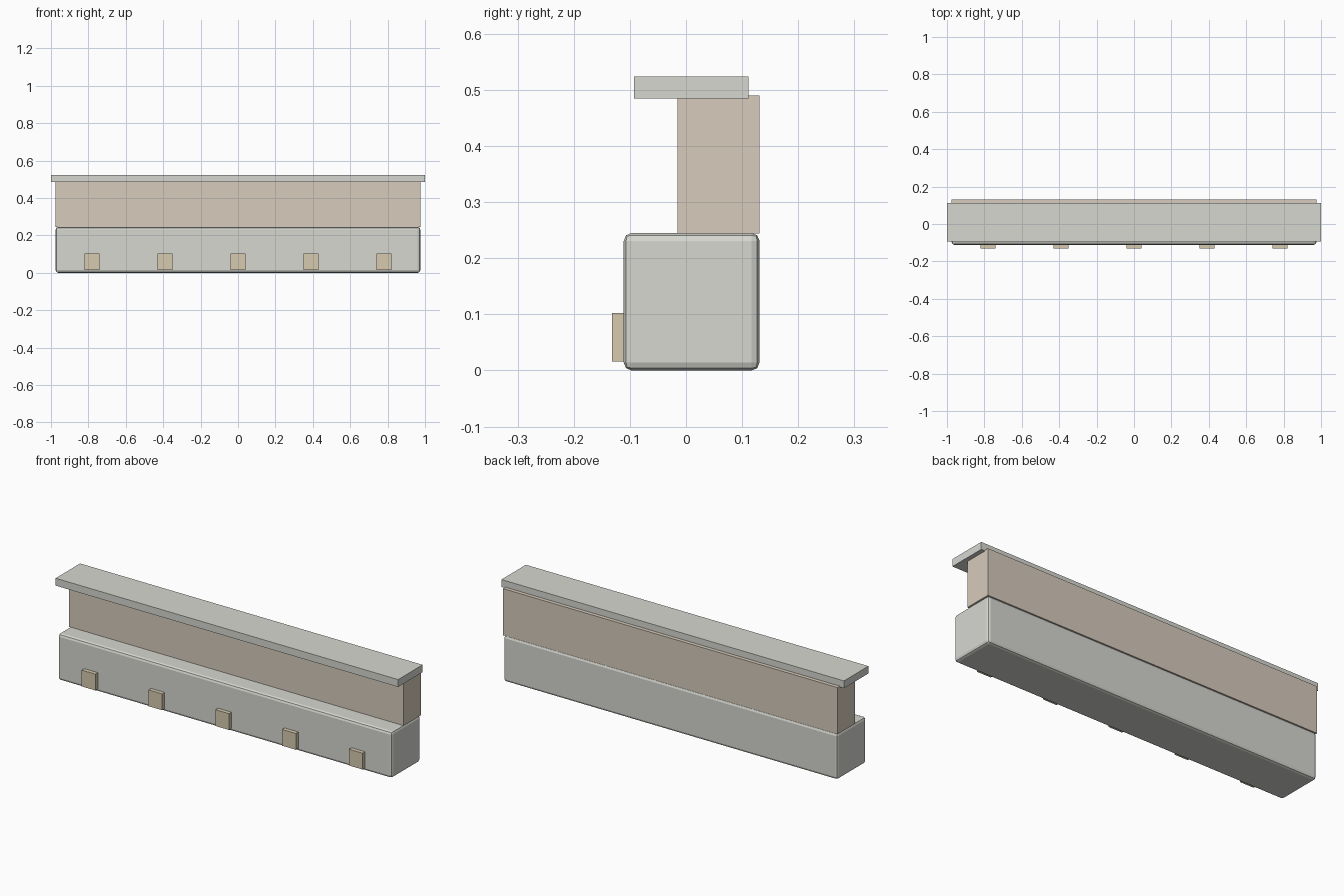
import bpy

if "Cube" in bpy.data.objects:
    bpy.data.objects.remove(bpy.data.objects["Cube"])


def material(name, rgb):
    m = bpy.data.materials.new(name)
    m.diffuse_color = (*rgb, 1)
    m.use_nodes = True
    m.node_tree.nodes["Principled BSDF"].inputs["Base Color"].default_value = m.diffuse_color
    return m


def box(name, x, y, z, mat):
    """Box from (min, max) ranges on each axis."""
    bpy.ops.mesh.primitive_cube_add(size=1, location=[sum(r) / 2 for r in (x, y, z)])
    ob = bpy.context.object
    ob.name = name
    ob.scale = [r[1] - r[0] for r in (x, y, z)]
    bpy.ops.object.transform_apply(location=False, rotation=False, scale=True)
    ob.data.materials.append(mat)
    return ob


stone = material("stone", (0.68, 0.68, 0.64))
plaster = material("plaster", (0.68, 0.60, 0.50))
wood = material("trim", (0.68, 0.59, 0.43))

# Rounded lower plinth
base = box("base", (-0.975, 0.975), (-0.111, 0.131), (0, 0.245), stone)
bevel = base.modifiers.new("soft_edges", 'BEVEL')
bevel.width = 0.014
bevel.segments = 2

# Upper wall, flush with the back of the base
box("upper_wall", (-0.977, 0.977), (-0.015, 0.131), (0.244, 0.49), plaster)

# Overhanging cap
box("cap", (-1, 1), (-0.093, 0.111), (0.485, 0.524), stone)

# Row of small blocks along the front of the base
for i in range(5):
    x = (i - 2) * 0.39
    box(f"front_block_{i + 1}", (x - 0.04, x + 0.04), (-0.132, -0.108), (0.016, 0.102), wood)
